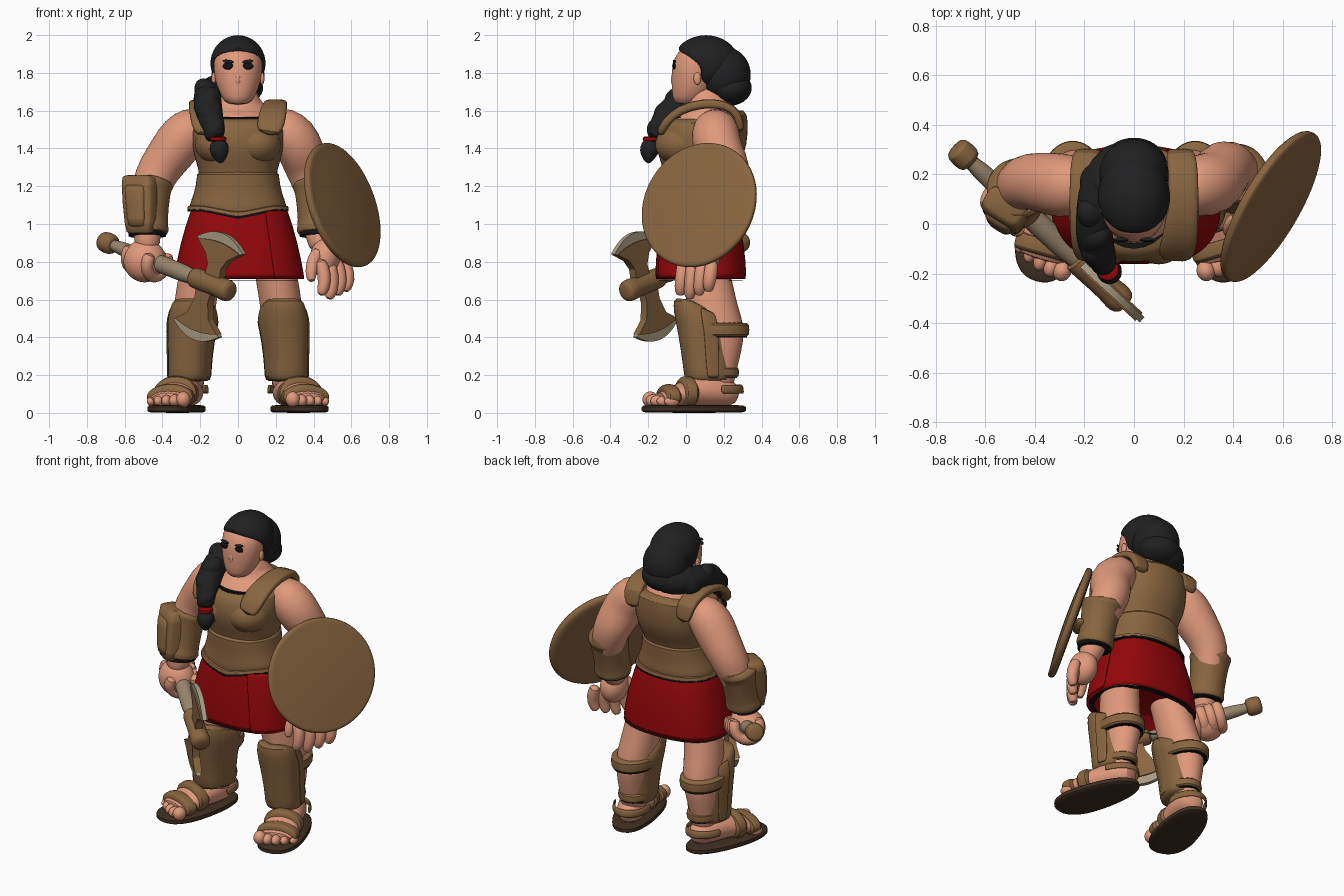
import bpy, bmesh, math
from mathutils import Vector, Matrix

default_cube = bpy.data.objects.get("Cube")
if default_cube:
    bpy.data.objects.remove(default_cube, do_unlink=True)


def material(name, red, green, blue):
    mat = bpy.data.materials.new(name)
    mat.use_nodes = True
    mat.diffuse_color = (red, green, blue, 1)
    mat.node_tree.nodes["Principled BSDF"].inputs["Base Color"].default_value = (red, green, blue, 1)
    return mat


SKIN = material("skin", .75, .32, .2)
LEATHER = material("brown leather", .25, .13, .05)
HAIR = material("black hair", .015, .015, .016)
RED = material("red cloth", .3, .002, .003)
SOLE = material("dark sole", .05, .028, .015)
WOOD = material("pale wood", .32, .24, .15)
STEEL = material("pale edge", .4, .33, .22)
BLACK = material("black trim", .006, .006, .006)


def finish(name, bm, mats, mirror=False, subdiv=1, thick=0, matrix=None, angle=50):
    """Turn a bmesh into a smooth shaded object with its modifiers."""
    if matrix:
        bmesh.ops.transform(bm, matrix=matrix, verts=bm.verts)
    bmesh.ops.recalc_face_normals(bm, faces=bm.faces)
    mesh = bpy.data.meshes.new(name)
    bm.to_mesh(mesh)
    bm.free()
    for mat in mats:
        mesh.materials.append(mat)
    obj = bpy.data.objects.new(name, mesh)
    bpy.context.collection.objects.link(obj)
    bpy.ops.object.select_all(action="DESELECT")
    obj.select_set(True)
    bpy.context.view_layer.objects.active = obj
    bpy.ops.object.shade_smooth_by_angle(angle=math.radians(angle))
    if mirror:
        obj.modifiers.new("mirror", "MIRROR").use_mirror_merge = False
    if thick:
        shell = obj.modifiers.new("shell", "SOLIDIFY")
        shell.thickness, shell.offset = thick, 1
    if subdiv:
        obj.modifiers.new("smooth", "SUBSURF").levels = subdiv
        obj.modifiers["smooth"].render_levels = subdiv
    return obj


def loft(name, mat, rings, flat=False, ref=(1, 0, 0), sides=24, arc=None, power=1, warp=None, **options):
    """Skin rings (x, y, z, radius, second radius); arc gives an open shell."""
    bm = bmesh.new()
    centres = [Vector(r[:3]) for r in rings]
    start, end = arc or (0, 360)
    loops = []
    for i, ring in enumerate(rings):
        axis = Vector((0, 0, 1)) if flat else centres[min(i + 1, len(rings) - 1)] - centres[max(i - 1, 0)]
        axis.normalize()
        u = Vector(ref)
        u = (u - axis * u.dot(axis)).normalized()
        v = axis.cross(u)
        loop = []
        for k in range(sides + 1 if arc else sides):
            a = math.radians(start + (end - start) * k / sides)
            c, s = (math.copysign(abs(f) ** power, f) for f in (math.cos(a), math.sin(a)))
            co = centres[i] + u * c * ring[3] + v * s * ring[-1]
            loop.append(bm.verts.new(warp(co) if warp else co))
        loops.append(loop)
    for low, high in zip(loops, loops[1:]):
        for k in range(sides):
            n = (k + 1) % len(low)
            bm.faces.new((low[k], low[n], high[n], high[k]))
    if not arc:
        bm.faces.new(loops[0])
        bm.faces.new(loops[-1])
    return finish(name, bm, [mat], **options)


def blob(name, mat, centre, radii, warp=None, tilt=0, **options):
    """Ellipsoid, optionally tilted about y and reshaped."""
    bm = bmesh.new()
    bmesh.ops.create_uvsphere(bm, u_segments=24, v_segments=16, radius=1)
    place = Matrix.Translation(centre) @ Matrix.Rotation(math.radians(tilt), 4, "Y") @ Matrix.Diagonal((*radii, 1))
    bmesh.ops.transform(bm, matrix=place, verts=bm.verts)
    for vert in bm.verts:
        vert.co = warp(vert.co) if warp else vert.co
    return finish(name, bm, [mat], **options)


def band(name, mat, x, y, z, a, b, height, **options):
    """Flat strap around a vertical limb."""
    h = height / 2
    loft(name, mat, [(x, y, z - h, a - .02, b - .02), (x, y, z - h, a, b),
                     (x, y, z + h, a, b), (x, y, z + h, a - .02, b - .02)], flat=True, **options)


# Head and neck
loft("head", SKIN, [(0, .0, 1.63, .055, .055), (0, .025, 1.67, .09, .1), (0, .05, 1.75, .122, .127),
                    (0, .06, 1.84, .132, .137), (0, .08, 1.91, .125, .13), (0, .1, 1.96, .08, .08)], flat=True)
blob("nose", SKIN, (0, -.062, 1.765), (.016, .018, .04))
blob("ears", SKIN, (.128, .06, 1.77), (.012, .02, .033), mirror=True)
blob("eyes", BLACK, (.053, -.064, 1.836), (.029, .009, .018), mirror=True)
blob("eyebrows", HAIR, (.052, -.062, 1.86), (.03, .008, .009), tilt=-8, mirror=True)


def hairline(co):
    co.y = max(co.y, min(.08, -.07 + max(0, 1.93 - co.z) * 1.7))
    return co


blob("hair_cap", HAIR, (0, .105, 1.85), (.148, .18, .15), warp=hairline)
blob("hair_back", HAIR, (0, .2, 1.79), (.142, .145, .15))
blob("hair_bun", HAIR, (0, .235, 1.72), (.135, .115, .09))

# Braid over the right shoulder: a rope with crossing strands
path = [(.02, .27, 1.71, .075), (-.08, .26, 1.71, .084), (-.145, .17, 1.7, .078), (-.163, .05, 1.69, .072),
        (-.162, -.04, 1.64, .076), (-.15, -.1, 1.57, .072), (-.125, -.15, 1.5, .057)]
loft("braid", HAIR, path + [(-.107, -.18, 1.45, .038)])
for n, (x, y, z, r) in enumerate(path[2:]):
    blob(f"braid_strand_{n}", HAIR, (x, y, z), (r * .85, r * 1.02, r * 1.2), tilt=30 * (-1) ** n)
band("braid_tie", RED, -.105, -.185, 1.45, .046, .046, .026)
loft("braid_tail", HAIR, [(-.105, -.185, 1.45, .035), (-.1, -.19, 1.4, .058), (-.095, -.2, 1.36, .042),
                          (-.09, -.2, 1.32, .012)])

# Torso
loft("torso", SKIN, [(0, .1, 1.1, .19, .16), (0, .08, 1.3, .19, .17), (0, .09, 1.45, .22, .2),
                     (0, .1, 1.54, .22, .19), (0, .1, 1.575, .17, .185), (0, .13, 1.61, .18, .14),
                     (0, .12, 1.65, .11, .11), (0, .1, 1.74, .095, .1)], flat=True)


def raise_back(co):
    co.z += max(0, co.z - 1.47) * max(0, co.y - .1) * 3
    return co


def dip_front(co):
    if co.z < 1.15:
        co.z -= max(0, .02 - co.y) * max(0, .2 - abs(co.x)) * 1.2
    return co


loft("breastplate", LEATHER, [(0, .07, 1.1, .23, .18), (0, .07, 1.2, .205, .175), (0, .07, 1.28, .205, .185),
                              (0, .08, 1.37, .24, .235), (0, .085, 1.47, .248, .245), (0, .1, 1.545, .24, .23),
                              (0, .1, 1.56, .2, .19)], flat=True, power=.88, warp=raise_back)
blob("chest_muscles", LEATHER, (.1, -.025, 1.42), (.13, .14, .11), mirror=True)
loft("belly_plate", LEATHER, [(0, .07, 1.09, .23, .17), (0, .07, 1.085, .262, .207), (0, .07, 1.12, .252, .2),
                              (0, .07, 1.2, .222, .195), (0, .07, 1.27, .222, .205), (0, .07, 1.285, .2, .18)],
     flat=True, power=.9, warp=dip_front)
loft("belly_rim", LEATHER, [(0, .07, z, a + .02, a - .035) for z, a in ((1.07, .23), (1.07, .255), (1.1, .25), (1.1, .22))],
     flat=True, power=.9, warp=dip_front)
band("belly_trim", BLACK, 0, .07, 1.073, .268, .215, .012, power=.9, warp=dip_front, subdiv=0)
loft("neck_trim", BLACK, [(0, .1, 1.555, .17, .2), (0, .1, 1.566, .17, .2)], flat=True, subdiv=0)
loft("shoulder_straps", LEATHER, [(.16, -.14, 1.47, .06, .022), (.175, -.11, 1.54, .075, .024),
                                  (.19, -.03, 1.61, .07, .025), (.2, .09, 1.64, .06, .025),
                                  (.2, .2, 1.635, .06, .025), (.19, .28, 1.59, .06, .025),
                                  (.18, .29, 1.48, .05, .02)], power=.6, mirror=True)

# Skirt with a dark hem and an overlapping front panel
skirt = [(0, .07, 1.13, .22, .18), (0, .07, 1.08, .252, .2), (0, .078, .9, .308, .232), (0, .078, .7, .347, .248)]
loft("skirt", RED, skirt + [(0, .078, .705, .325, .23), (0, .078, .8, .27, .18)], flat=True, power=.8)
loft("skirt_overlap", RED, skirt[1:], flat=True, arc=(-62, 10), power=.8, thick=.009)
loft("skirt_hem", BLACK, [(0, .078, .704, .336, .239), (0, .078, .701, .305, .21)], flat=True, arc=(0, 360),
     power=.8, subdiv=0)

# Legs with greaves turned slightly outward
loft("legs", SKIN, [(.17, .08, .9, .11, .11), (.195, .1, .78, .112, .125), (.21, .12, .68, .113, .13),
                    (.23, .14, .56, .112, .135), (.24, .17, .45, .113, .145), (.25, .175, .32, .094, .12),
                    (.255, .165, .2, .078, .095), (.26, .16, .1, .08, .09)], flat=True, mirror=True)


def knee_curve(co):
    if co.z > .5:
        co.z -= max(0, co.y + .01) * .45
    return co


greave = [(.258, .12, .165, .105, .12), (.255, .12, .18, .112, .128), (.252, .115, .3, .112, .138),
          (.242, .105, .45, .128, .152), (.235, .095, .54, .13, .163), (.232, .09, .6, .115, .158),
          (.232, .09, .615, .095, .135)]
outturn = (.966, .259, 0)
loft("greaves", LEATHER, greave, flat=True, ref=outturn, power=.85, warp=knee_curve, mirror=True)
for n, start in enumerate((-190, -14)):
    loft(f"greave_border_{n}", LEATHER, greave[1:-1], flat=True, ref=outturn, arc=(start, start + 24), sides=4,
         power=.85, warp=knee_curve, thick=.009, mirror=True)
for name, y, z, a, b, height in (("calf", .17, .44, .133, .168, .075), ("ankle", .165, .215, .1, .118, .055)):
    band(name + "_straps", LEATHER, .247, y, z, a, b, height, mirror=True)
    band(name + "_strap_trim", BLACK, .247, y, z - .004, a - .014, b - .014, height, subdiv=0, mirror=True)

# Feet and sandals, modelled straight and turned outward
turn = Matrix.Translation((.317, .042, 0)) @ Matrix.Rotation(math.radians(16), 4, "Z")
foot = dict(matrix=turn, mirror=True)


def widen_toes(co):
    co.x *= 1 - co.y * .5
    return co


loft("soles", SOLE, [(0, 0, z, a, a + .155) for z, a in ((0, .12), (.006, .132), (.036, .132), (.043, .12))],
     flat=True, power=.85, warp=widen_toes, **foot)
loft("feet", SKIN, [(-.01, .25, .09, .05, .045), (-.01, .18, .11, .085, .08), (-.01, .06, .12, .095, .09),
                    (0, -.05, .1, .105, .07), (0, -.14, .085, .115, .045), (0, -.2, .075, .11, .032)], **foot)
for n in range(5):
    size = .042 if n == 0 else .035 - n * .002
    blob(f"toes_{n}", SKIN, (-.09 + n * .048, -.215 + n * n * .004, .042 + size * .7), (size * .9, .042, size), **foot)
for n, (y, z, a, b) in enumerate(((-.14, .085, .13, .065), (-.04, .105, .122, .088))):
    loft(f"foot_straps_{n}", LEATHER, [(0, y + .04, z, a - .02, b - .01), (0, y + .04, z, a, b + .014),
                                       (0, y - .036, z, a, b), (0, y - .038, z, a - .02, b - .02)], **foot)
loft("heel_straps", LEATHER, [(-.01, .12, .1, .105, .145), (-.01, .12, .15, .1, .135)], flat=True, arc=(0, 180),
     thick=.014, **foot)

# Arms and bracers; the left forearm sits farther back, behind the shield
for side, name, dx, dy in ((-1, "right", 0, 0), (1, "left", -.055, .06)):
    def arm_ring(x, y, z, r, shift=1):
        return (side * (x + dx * shift), y + dy * shift, z, r)
    loft(name + "_arm", SKIN, [arm_ring(.17, .16, 1.52, .09, 0), arm_ring(.235, .155, 1.51, .12, 0),
                               arm_ring(.295, .155, 1.46, .132, 0), arm_ring(.35, .165, 1.38, .124, .2),
                               arm_ring(.42, .175, 1.29, .114), arm_ring(.46, .16, 1.2, .108),
                               arm_ring(.48, .11, 1.05, .085), arm_ring(.48, .07, .93, .07),
                               arm_ring(.48, .055, .86, .065, .5)], ref=(0, 1, 0))
    loft(name + "_bracer", LEATHER, [arm_ring(.468, .15, 1.225, .095), arm_ring(.468, .15, 1.235, .125),
                                     arm_ring(.47, .14, 1.195, .128), arm_ring(.472, .135, 1.185, .115),
                                     arm_ring(.478, .095, 1.0, .103), arm_ring(.478, .09, .985, .114),
                                     arm_ring(.48, .08, .95, .112), arm_ring(.48, .08, .945, .08)], ref=(0, 1, 0))
    loft(name + "_bracer_trim", BLACK, [arm_ring(.48, .082, .96, .1), arm_ring(.48, .079, .936, .1)],
         ref=(0, 1, 0), subdiv=0)
outward = (.85, -.53, 0)
loft("bracer_plate", LEATHER, [(-.52, .075, 1.26, .085, .05), (-.52, .07, 1.25, .1, .065),
                               (-.51, .03, .96, .085, .06), (-.51, .035, .945, .07, .045)], flat=True, ref=outward, power=.5)
loft("bracer_panel", LEATHER, [(-.52, .064, 1.21, .06, .07), (-.52, .06, 1.2, .068, .08),
                               (-.51, .033, .995, .056, .078), (-.51, .035, .985, .05, .068)], flat=True, ref=outward, power=.5)

# Battle axe
pommel, tip = Vector((-.69, .28, .9)), Vector((-.05, -.31, .645))
along = (tip - pommel).normalized()
across = (Vector((0, 0, 1)) - along * along.z).normalized()
facing = along.cross(across)


def axe_part(name, mat, stations):
    loft(name, mat, [(*(pommel + along * s), r) for s, r in stations], ref=across, sides=16)


axe_part("axe_handle", WOOD, [(0, .036), (.2, .04), (.4, .05), (.75, .048)])
axe_part("axe_pommel", LEATHER, [(-.045, .035), (-.04, .056), (.035, .059), (.05, .04)])
axe_part("axe_hub", LEATHER, [(.64, .038), (.645, .058), (.69, .056), (.85, .054), (.87, .062), (.92, .058), (.93, .03)])
hub = pommel + along * .78


def plate(name, mat, outline, depth):
    """Flat blade piece given by points along and across the handle."""
    bm = bmesh.new()
    sheets = [[bm.verts.new(hub + along * p + across * q + facing * d) for p, q in outline] for d in (-depth, depth)]
    for sheet in sheets:
        bm.faces.new(sheet)
    for k in range(len(outline)):
        n = (k + 1) % len(outline)
        bm.faces.new((sheets[0][k], sheets[0][n], sheets[1][n], sheets[1][k]))
    finish(name, bm, [mat], subdiv=0, angle=30)


steps = [k / 6 for k in range(-6, 7)]
for sign, name, lean, reach in ((1, "upper", .01, 0), (-1, "lower", -.03, .03)):
    outer = [(lean + t * .17, sign * (reach + .285 - .065 * t * t)) for t in steps]
    inner = [(lean + t * .155, sign * (reach + .235 - .025 * t * t)) for t in steps]
    neck = [(.08, .155 + reach), (.05, .1), (.055, .03)]
    waist = [(lean + p, sign * q) for p, q in neck + [(-p, q) for p, q in reversed(neck)]]
    plate(name + "_axe_blade", LEATHER, inner + waist, .022)
    plate(name + "_axe_edge", STEEL, outer + inner[::-1], .014)

# Right fist wrapped around the handle
grip = pommel + along * .3
blob("right_palm", SKIN, grip + Vector((-.015, -.01, -.01)), (.115, .1, .115))
for n in range(4):
    base = grip + along * (n * .05 - .08)
    for part, first, step in (("finger", -50, -45), ("knuckle", 50, 45)):
        angles = [math.radians(first + step * k) for k in range(5)]
        curl = [base + (across * math.cos(a) + facing * math.sin(a)) * .084 for a in angles]
        loft(f"right_{part}_{n}", SKIN, [(*p, .036) for p in curl], ref=along, sides=12)

# Open left hand
blob("left_palm", SKIN, (.46, .08, .82), (.08, .1, .105))
for n in range(4):
    x, y, low = .43 + n * .042, n * .05 - .01, .6 + abs(n - 1) * .02
    loft(f"left_finger_{n}", SKIN, [(x, y, .82, .036), (x + .03, y - .01, .73, .038), (x + .025, y - .02, low + .04, .034),
                                    (x + .005, y - .02, low, .024)], sides=12)
loft("left_thumb", SKIN, [(.43, .03, .87, .035), (.395, .0, .8, .037), (.385, -.03, .74, .032), (.39, -.04, .69, .02)], sides=12)

# Round shield
centre, normal = Vector((.553, .07, 1.1)), Vector((.83, -.48, .3)).normalized()
profile = [(-.03, .295), (-.025, .332), (-.01, .345), (.01, .345), (.02, .332), (.018, .31), (.03, .2), (.035, .08)]
loft("shield", LEATHER, [(*(centre + normal * d), r) for d, r in profile], ref=(0, 0, 1), sides=48)
loft("shield_grip", LEATHER, [(*(centre + normal * d), .03, .09) for d in (-.09, -.02)], ref=(0, 0, 1))
